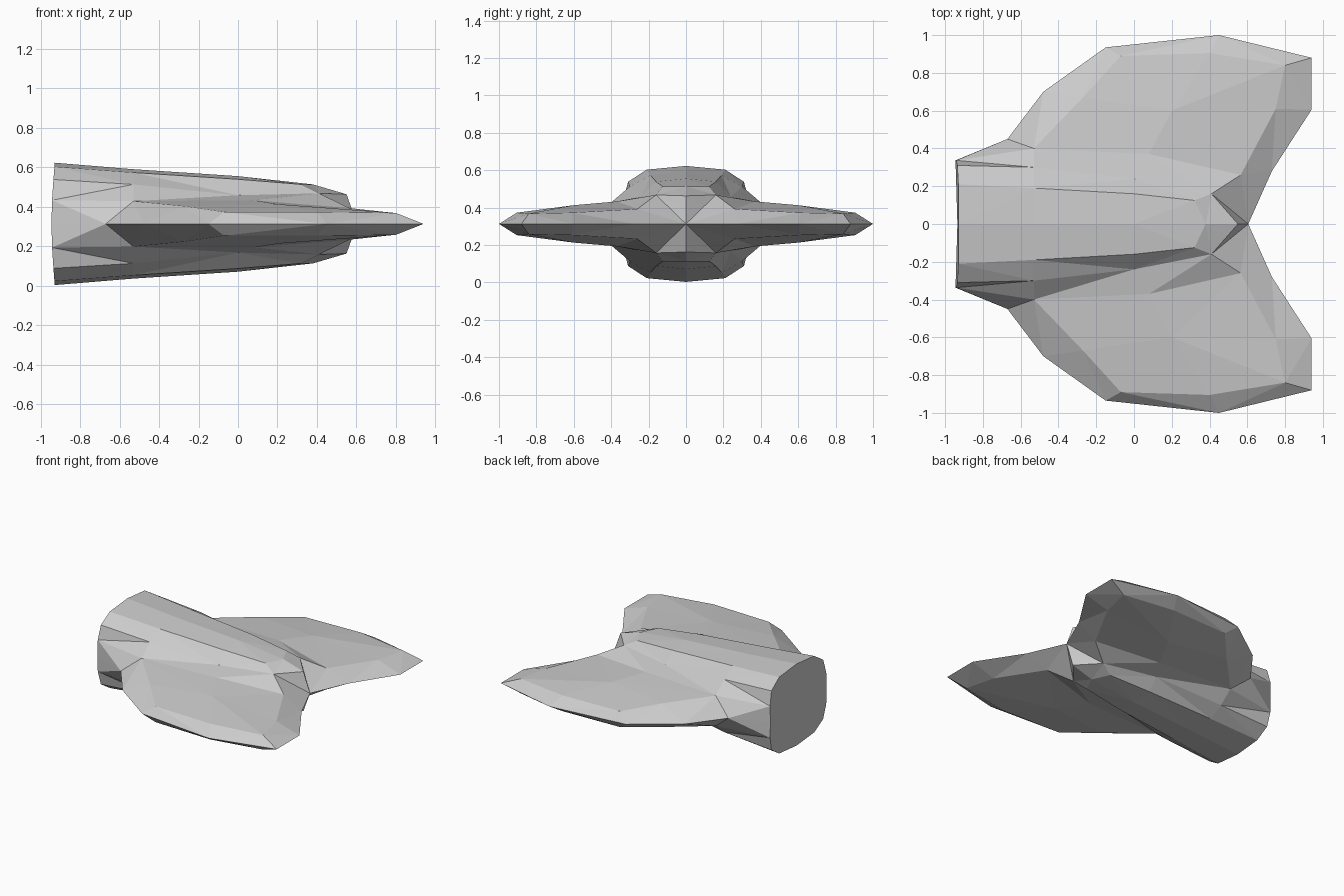
import bpy, bmesh

if "Cube" in bpy.data.objects:
    bpy.data.objects.remove(bpy.data.objects["Cube"])

MID = 0.3125  # height of the horizontal symmetry plane


def quarter(name, points, faces):
    """Mesh for the +y, upper quarter, mirrored across y and the mid plane."""
    bm = bmesh.new()
    vs = [bm.verts.new(p) for p in points]
    for f in faces:
        bm.faces.new([vs[i] for i in f])
    long_faces = [f for f in bm.faces if len(f.verts) > 3]
    bmesh.ops.triangulate(bm, faces=long_faces)
    bmesh.ops.recalc_face_normals(bm, faces=bm.faces[:])
    if sum(f.normal.z * f.calc_area() for f in bm.faces) < 0:
        bmesh.ops.reverse_faces(bm, faces=bm.faces[:])
    me = bpy.data.meshes.new(name)
    bm.to_mesh(me)
    bm.free()
    ob = bpy.data.objects.new(name, me)
    bpy.context.collection.objects.link(ob)
    ob.location.z = MID
    m = ob.modifiers.new("mirror", 'MIRROR')
    m.use_axis = (False, True, True)
    m.merge_threshold = 0.002
    return ob


# Tail stem: four ribs per section (crown, ridge, shoulder, fluke root)
sections = [
    [(-.93, 0, .31), (-.93, .21, .29), (-.935, .31, .225), (-.942, .337, .12)],
    [(-.53, 0, .277), (-.53, .19, .26), (-.53, .30, .20), (-.53, .40, .115)],
    [(0, 0, .242), (0, .16, .226), (0, .24, .145), (.08, .37, .12)],
    [(.38, 0, .20), (.32, .125, .20), (.41, .16, .155), (.565, .26, .08)],
]
stem = [p for row in sections for p in row]
stem_faces = [(r * 4 + c, r * 4 + c + 1, r * 4 + c + 5, r * 4 + c + 4)
              for r in range(3) for c in range(3)]
# Blunt end cap and pinched notch between the flukes
stem += [(-.945, .337, 0), (-.935, 0, 0), (.55, 0, .15), (.575, 0, .08), (.605, 0, 0)]
stem_faces += [(0, 1, 2, 3, 16, 17),
               (12, 13, 14, 18), (14, 19, 18), (14, 20, 19), (14, 15, 20)]
quarter("tail_stem", stem, stem_faces)

# Flukes: sharp rim on the mid plane, raised upper face inset from it
rim = [(-.67, .45), (-.48, .70), (-.15, .935), (.45, 1.0),
       (.94, .88), (.94, .605), (.73, .28), (.605, 0)]
inset = [(-.53, .40, .115), (-.27, .67, .09), (-.07, .89, .06), (.40, .905, .06),
         (.80, .84, .055), (.75, .61, .06), (.565, .26, .08)]
fluke = [(x, y, 0) for x, y in rim] + inset
fluke += [(.08, .37, .12), (.20, .60, .10), (-.942, .337, .12), (-.945, .337, 0)]
# Bevelled edge band
fluke_faces = [(i, i + 1, i + 9, i + 8) for i in range(5)]
fluke_faces += [(5, 6, 14, 13), (6, 7, 14)]
# Upper face fanned from its middle, then the leading fillet to the stem
loop = [8, 9, 10, 11, 12, 13, 14, 15]
fluke_faces += [(16, a, b) for a, b in zip(loop, loop[1:] + loop[:1])]
fluke_faces += [(17, 8, 0), (17, 0, 18)]
quarter("flukes", fluke, fluke_faces)
